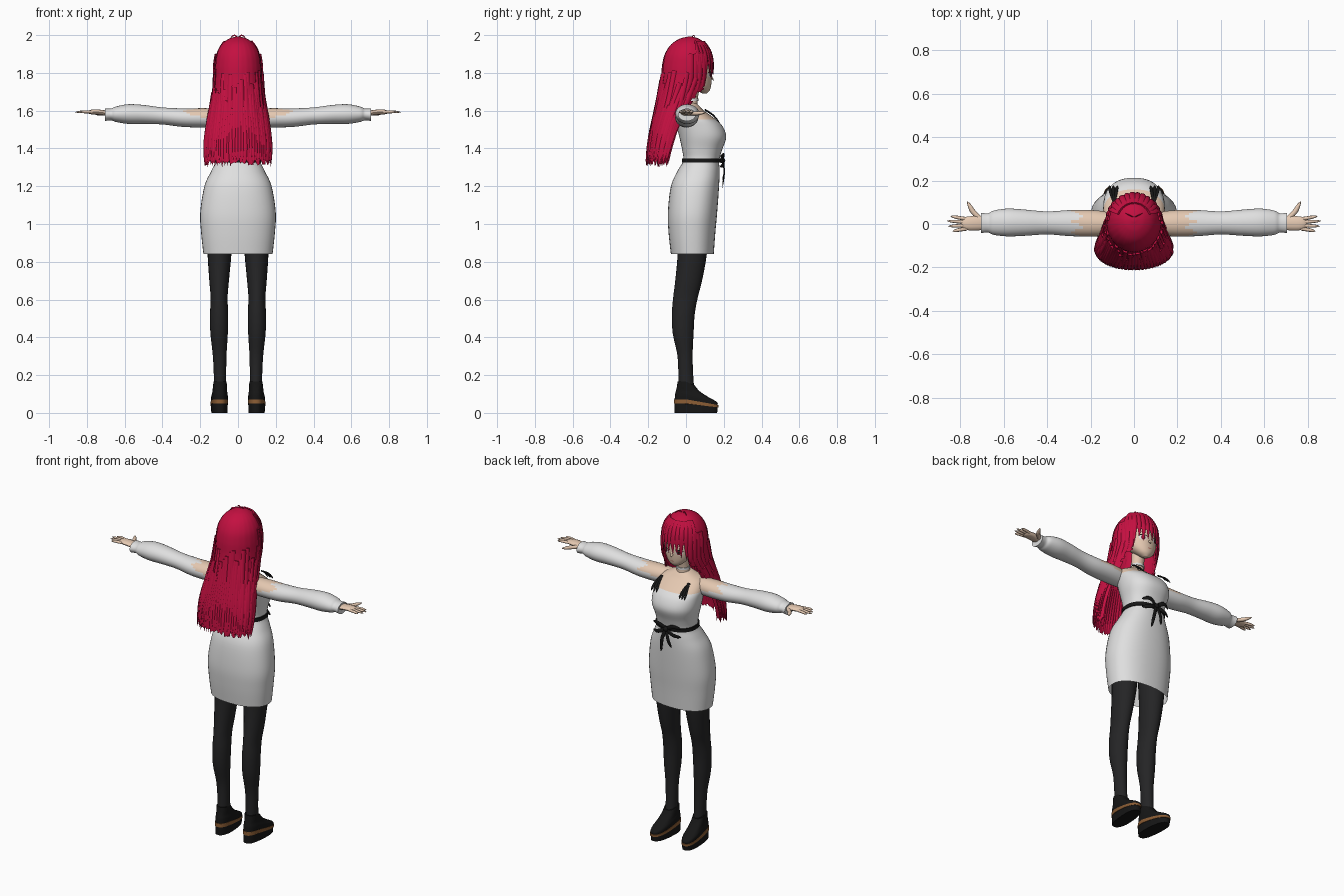
import bpy, bmesh, math, random
from mathutils import Vector
from mathutils.bvhtree import BVHTree

random.seed(4)
if "Cube" in bpy.data.objects:
    bpy.data.objects.remove(bpy.data.objects["Cube"], do_unlink=True)


def material(name, rgb):
    m = bpy.data.materials.new(name)
    m.use_nodes = True
    m.diffuse_color = (*rgb, 1)
    m.node_tree.nodes["Principled BSDF"].inputs["Base Color"].default_value = (*rgb, 1)
    return m


SKIN = material("skin", (.78, .58, .44))
WHITE = material("white cloth", (.74, .74, .74))
HAIR = material("crimson hair", (.55, .005, .052))
TIGHTS = material("dark tights", (.018, .018, .019))
BLACK = material("black leather", (.008, .008, .008))
BROWN = material("brown sole", (.26, .11, .035))
IRIS = material("wine iris", (.12, .01, .02))
LIP = material("rose lip", (.5, .2, .16))


def spline(rows, steps=5):
    """Smooth curve through rows of numbers."""
    rows = [Vector(r) for r in rows]
    out = []
    for i in range(len(rows) - 1):
        a, b, c, d = (rows[max(0, min(len(rows) - 1, i + k))] for k in (-1, 0, 1, 2))
        for s in range(steps):
            t = s / steps
            out.append(.5 * (2 * b + (c - a) * t + (2 * a - 5 * b + 4 * c - d) * t * t
                             + (3 * b - a - 3 * c + d) * t ** 3))
    return out + [rows[-1]]


def oval(t, power=2):
    c, s = math.cos(t), math.sin(t)
    e = 2 / power
    return math.copysign(abs(c) ** e, c), math.copysign(abs(s) ** e, s)


def level(row, t, power=2):
    """Point on a horizontal section given as z, centre x, half width, back y, front y."""
    z, cx, hw, y0, y1 = row
    u, v = oval(t, power)
    return Vector((cx + hw * u, (y0 + y1) / 2 + (y1 - y0) / 2 * v, z))


def levels(rows, n=32, power=2, steps=5):
    return [[level(r, math.tau * k / n, power) for k in range(n)] for r in spline(rows, steps)]


def skin_rings(bm, rings, caps=(True, True)):
    vs = [[bm.verts.new(p) for p in ring] for ring in rings]
    n = len(rings[0])
    for a, b in zip(vs, vs[1:]):
        for k in range(n):
            bm.faces.new((a[k], a[(k + 1) % n], b[(k + 1) % n], b[k]))
    for ring, cap in zip((vs[0], vs[-1]), caps):
        if cap:
            bm.faces.new(ring)


def finish(name, bm, mats, rule=None, mirror=False, angle=50):
    bmesh.ops.recalc_face_normals(bm, faces=bm.faces)
    if rule:
        for f in bm.faces:
            f.material_index = rule(f)
    me = bpy.data.meshes.new(name)
    bm.to_mesh(me)
    bm.free()
    for m in mats:
        me.materials.append(m)
    ob = bpy.data.objects.new(name, me)
    bpy.context.collection.objects.link(ob)
    if mirror:
        ob.modifiers.new("mirror", "MIRROR").use_mirror_merge = False
    bpy.ops.object.select_all(action="DESELECT")
    ob.select_set(True)
    bpy.context.view_layer.objects.active = ob
    bpy.ops.object.shade_smooth_by_angle(angle=math.radians(angle))
    return ob


def loft(name, rings, mats, rule=None, caps=(True, True), **kw):
    bm = bmesh.new()
    skin_rings(bm, rings, caps)
    return finish(name, bm, mats, rule, **kw)


def ribbon(bm, pts, width, thick, out, taper=3, sides=6, steps=4):
    """Flattened strand along a path, narrowing to its tip."""
    path = spline(pts, steps)
    rings = []
    for i, p in enumerate(path):
        tan = path[min(i + 1, len(path) - 1)] - path[max(i - 1, 0)]
        side = out(p).cross(tan).normalized()
        up = tan.cross(side).normalized()
        w = max(.06, 1 - (i / (len(path) - 1)) ** taper)
        rings.append([p + side * width * w * math.cos(math.tau * k / sides)
                      + up * thick * w * math.sin(math.tau * k / sides) for k in range(sides)])
    skin_rings(bm, rings)


# Dress and bare upper chest
torso = [(.84, 0, .183, -.08, .147), (.95, 0, .195, -.092, .155), (1.06, 0, .2, -.096, .165),
         (1.2, 0, .178, -.08, .175), (1.28, 0, .142, -.045, .178), (1.335, 0, .118, -.015, .176),
         (1.39, 0, .122, -.02, .19), (1.46, 0, .138, -.035, .213), (1.52, 0, .142, -.05, .192),
         (1.56, 0, .14, -.058, .15), (1.6, 0, .12, -.055, .095), (1.625, 0, .07, -.035, .07),
         (1.64, 0, .04, -.02, .055)]
loft("dress_and_chest", levels(torso, 40, 2.3), [WHITE, SKIN],
     lambda f: int(f.calc_center_median().z > 1.553), caps=(False, True))
loft("neck", levels([(1.6, 0, .045, -.02, .065), (1.66, 0, .036, -.005, .062), (1.73, 0, .04, .0, .075)], 20), [SKIN])

# Belt with a bow
loft("belt", levels([(1.326, 0, .124, -.022, .183), (1.348, 0, .124, -.022, .185)], 40, 2.3, 1), [BLACK])
bm = bmesh.new()
ahead = lambda p: Vector((0, 1, 0))
for s in (-1, 1):
    for dz in (.02, -.03):
        ribbon(bm, [(0, .19, 1.337), (.05 * s, .2, 1.345 + dz), (.095 * s, .18, 1.335 + dz)], .012, .004, ahead, 6)
    ribbon(bm, [(0, .192, 1.337), (.02 * s, .203, 1.28), (.035 * s, .192, 1.21 - .02 * s)], .011, .004, ahead, 8)
bmesh.ops.create_icosphere(bm, subdivisions=2, radius=.016)
for v in bm.verts[-42:]:
    v.co += Vector((0, .192, 1.337))
finish("belt_bow", bm, [BLACK])

# Neckline ribbons and choker
bm = bmesh.new()
for dx in (-.012, 0, .012):
    ribbon(bm, [(.092, .1, 1.605), (.095 + dx, .145, 1.575), (.095 + dx * 1.5, .178, 1.535)], .008, .004, ahead, 8)
finish("neckline_ribbons", bm, [BLACK], mirror=True)
loft("choker", levels([(1.652, 0, .041, -.01, .067), (1.665, 0, .04, -.008, .067)], 24, 2, 1), [WHITE])

# Sleeves and bare shoulders: x, y, z, half depth, half height
arm = [(.08, 0, 1.56, .05, .05), (.18, .003, 1.562, .06, .051), (.29, .004, 1.563, .06, .049),
       (.4, .005, 1.572, .053, .045), (.5, .006, 1.58, .06, .05), (.58, .007, 1.582, .064, .052),
       (.645, .006, 1.581, .056, .041), (.672, .005, 1.58, .044, .031), (.705, .005, 1.578, .047, .033)]
N = 28
rings = [[(r[0], r[1] + r[3] * math.cos(math.tau * k / N), r[2] + r[4] * math.sin(math.tau * k / N))
          for k in range(N)] for r in spline(arm, 6)]


def bare(f):
    c = f.calc_center_median()
    edge = .26 + .025 * math.sin(c.y * 130)
    return int(c.x < edge and c.z > 1.558 + .1 * max(0, c.x - .1))


loft("sleeves_and_shoulders", rings, [WHITE, SKIN], bare, mirror=True)

# Hands
bm = bmesh.new()
above = lambda p: Vector((0, 0, 1))
ribbon(bm, [(.68, .005, 1.583), (.72, .004, 1.59), (.76, .003, 1.593), (.8, .002, 1.592)], .033, .014, above, 9, 12)
for k, (reach, y) in enumerate(((.845, .036), (.862, .014), (.856, -.01), (.835, -.034))):
    base = .023 - .015 * k
    ribbon(bm, [(.77, base, 1.593), (.81, (base + y) / 2, 1.594), (reach, y, 1.592)], .0085, .008, above, 5, 8)
ribbon(bm, [(.705, .02, 1.586), (.74, .055, 1.586), (.755, .08, 1.588), (.768, .104, 1.59)], .012, .011, above, 4, 8)
finish("hands", bm, [SKIN], mirror=True)

# Legs in tights
leg = [(.1, .095, .031, -.04, .05), (.17, .095, .032, -.04, .04), (.3, .097, .036, -.045, .035),
       (.42, .1, .046, -.07, .04), (.52, .1, .048, -.075, .046), (.61, .1, .045, -.068, .062),
       (.7, .1, .052, -.057, .085), (.84, .098, .063, -.045, .11), (1, .096, .07, -.05, .12)]
loft("legs", levels(leg, 24), [TIGHTS], mirror=True)


# Shoes: the sole wedges down toward the toe
def shoe(name, rows, mat, steps=1):
    rings = levels(rows, 32, 2.5, steps)
    for p in (p for ring in rings for p in ring):
        p.z *= 1 - .42 * min(1, max(0, p.y) / .17)
        p.x += .07 * max(0, p.y)
    loft(name, rings, [mat], mirror=True, angle=40)


shoe("heel_and_outsole", [(0, .095, .041, -.06, .165), (.05, .095, .043, -.062, .168)], BLACK)
shoe("sole_band", [(.05, .095, .045, -.064, .172), (.072, .095, .045, -.063, .172)], BROWN)
shoe("shoe_uppers", [(.072, .095, .043, -.06, .168), (.098, .095, .043, -.058, .163),
                     (.118, .095, .039, -.053, .12), (.14, .095, .037, -.048, .072),
                     (.165, .095, .035, -.045, .045)], BLACK, 4)

# Head
skull = [(1.692, 0, .012, .085, .112), (1.71, 0, .042, .055, .127), (1.74, 0, .07, .015, .134),
         (1.785, 0, .092, -.03, .137), (1.83, 0, .1, -.06, .134), (1.9, 0, .095, -.07, .118),
         (1.95, 0, .06, -.03, .08), (1.965, 0, .01, .0, .03)]
head = loft("head", levels(skull, 40), [SKIN])
bm = bmesh.new()
ribbon(bm, [(0, .128, 1.785), (0, .139, 1.77), (0, .147, 1.76)], .011, .008, ahead, 2)
finish("nose", bm, [SKIN])
tree = BVHTree.FromPolygons([v.co for v in head.data.vertices], [p.vertices[:] for p in head.data.polygons])


def plate(name, cx, cz, rx, rz, mat, lift, bend=0, mirror=True):
    """Thin oval laid on the face."""
    bm = bmesh.new()
    vs = []
    for k in range(20):
        u, v = oval(math.tau * k / 20)
        x, z = cx + rx * u, cz + rz * v - bend * u * u
        y = tree.ray_cast(Vector((x, 1, z)), Vector((0, -1, 0)))[0].y
        vs.append(bm.verts.new((x, y + lift, z)))
    face = bm.faces.new(vs)
    face.normal_update()
    if face.normal.y < 0:
        face.normal_flip()
    bmesh.ops.triangulate(bm, faces=bm.faces)
    finish(name, bm, [mat], mirror=mirror)


plate("eye_whites", .043, 1.79, .02, .015, WHITE, .002)
plate("irises", .042, 1.79, .011, .014, IRIS, .0035)
plate("pupils", .042, 1.79, .005, .007, BLACK, .005)
plate("eyelashes", .044, 1.806, .024, .0035, BLACK, .006, .007)
plate("eyebrows", .044, 1.828, .022, .002, IRIS, .004, .005)
plate("mouth", 0, 1.732, .013, .0025, LIP, .003, -.002, False)

# Hair shell: full round the crown, open at the face and below it in front
hair = [(1.992, 0, .01, .01, .03), (1.98, 0, .05, -.035, .07), (1.95, 0, .088, -.08, .108),
        (1.9, 0, .115, -.112, .132), (1.84, 0, .125, -.127, .143), (1.77, 0, .128, -.133, .14),
        (1.7, 0, .133, -.143, .12), (1.6, 0, .15, -.165, .05), (1.5, 0, .166, -.186, .0),
        (1.4, 0, .176, -.205, -.035), (1.33, 0, .173, -.212, -.055)]
dense = spline(hair, 8)


def on_hair(t, z, lift=0):
    row = min(dense, key=lambda r: abs(r[0] - z))
    p = level(row, t)
    return Vector((p.x, p.y, z)) + Vector((math.cos(t), math.sin(t), 0)) * lift


N = 96
rings = levels(hair, N, 2, 8)
for ring in rings:
    mid = sum(ring, Vector()) / N
    for k in range(N):
        grow = 1 - .018 * (k % 4 == 0) - .012 * (k % 4 == 2)
        ring[k] = mid + (ring[k] - mid) * grow
for k, p in enumerate(rings[-1]):
    p.z += .035 * (k % 4 == 0) - random.uniform(0, .02)
bm = bmesh.new()
skin_rings(bm, rings, (True, False))
gone = []
for f in bm.faces:
    c = f.calc_center_median()
    row = min(dense, key=lambda r: abs(r[0] - c.z))
    front = (c.y - (row[3] + row[4]) / 2) / max(.01, (row[4] - row[3]) / 2)
    limit = 2 if c.z > 1.84 else .72 if c.z > 1.7 else .55
    if front > limit:
        gone.append(f)
bmesh.ops.delete(bm, geom=gone, context="FACES")
finish("hair_shell", bm, [HAIR], angle=60)

# Loose locks over the back, ending raggedly
bm = bmesh.new()
radial = lambda p: Vector((p.x, p.y + .03, .001)).normalized()
for k in range(44):
    t = math.radians(158 + 224 * k / 43)
    low = random.uniform(1.3, 1.34)
    top = random.uniform(1.6, 1.82)
    ribbon(bm, [on_hair(t, z, .002) for z in (top, (top * 2 + low) / 3, (top + low * 2) / 3, low)],
           .013, .006, radial, 5)
finish("back_locks", bm, [HAIR])

# Fringe and side locks
bm = bmesh.new()
for k in range(17):
    a = -1 + k / 8
    t = math.radians(90 + 62 * a)
    low = 1.805 - .07 * abs(a) ** 2 - .025 * (k % 2) + random.uniform(-.008, .008)
    crown = on_hair(t, 1.965, .0)
    ribbon(bm, [crown] + [on_hair(t + .05 * (k % 3 - 1), z, .002) for z in (1.92, 1.86, low)],
           .014, .006, radial, 4)
for s in (-1, 1):
    for k in range(4):
        t = math.radians(90 + s * (48 + 11 * k))
        ribbon(bm, [on_hair(t, z, .0) for z in (1.9, 1.84, 1.76, 1.715 - .02 * k)], .017, .007, radial, 4)
finish("fringe", bm, [HAIR])

# Small stray curl on the crown
bm = bmesh.new()
ribbon(bm, [(0, .03, 1.985), (.02, .04, 1.999), (.04, .05, 1.985)], .004, .002, ahead, 4)
finish("stray_curl", bm, [HAIR], mirror=True)
